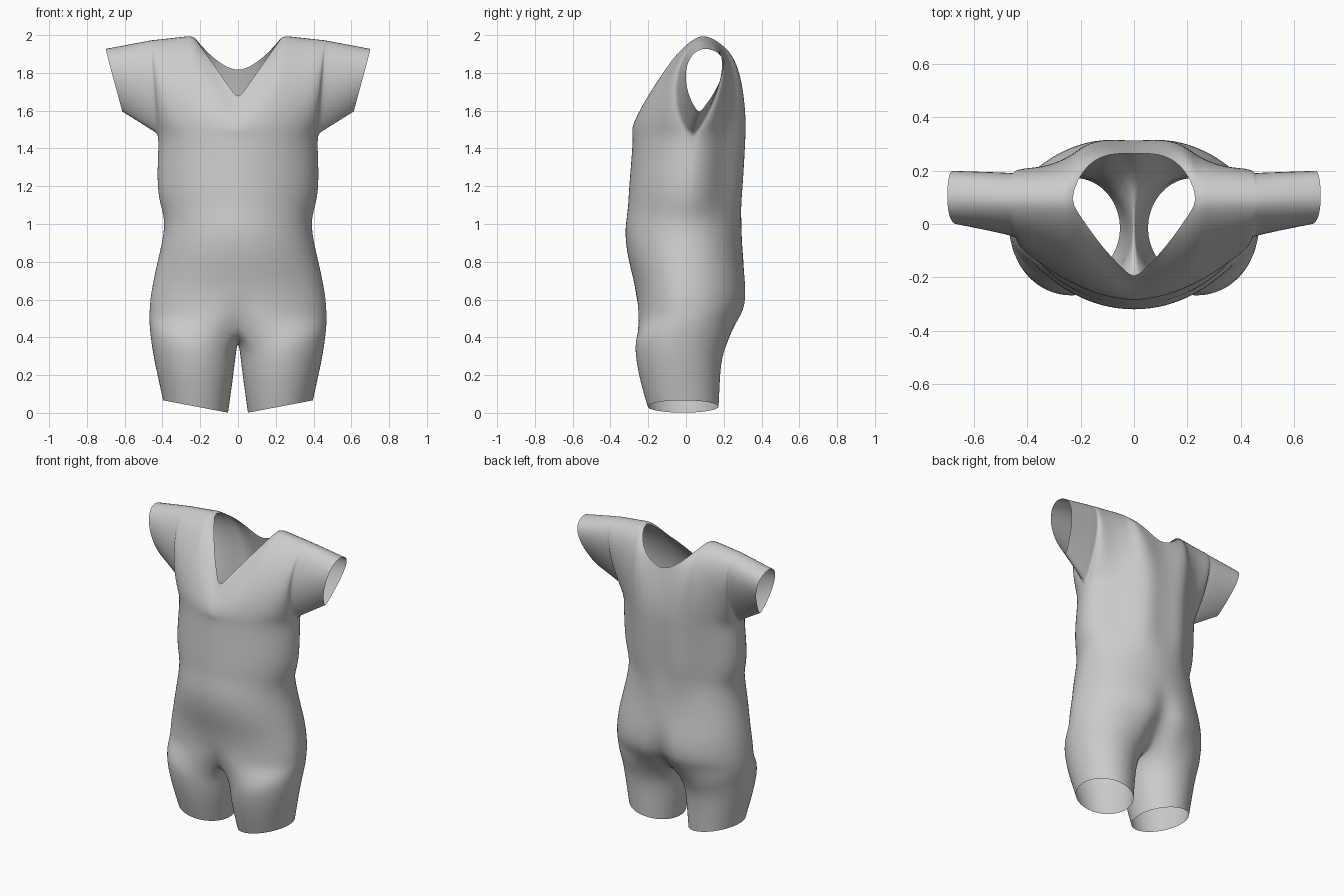
import bpy, bmesh, math
from mathutils import Vector as V

if "Cube" in bpy.data.objects:
    bpy.data.objects.remove(bpy.data.objects["Cube"])

N = 20          # columns from centre to side seam
NECK = 7        # column where the neckline meets the shoulder
SLEEVE = 8      # extra columns out to the cuff
ROWS = 12       # rows from armpit level to shoulder

bm = bmesh.new()


def sheet(rows, closed=False):
    """Skin a list of equally long point rows with quads."""
    vs = [[bm.verts.new(p) for p in r] for r in rows]
    n = len(rows[0])
    for a, b in zip(vs, vs[1:]):
        for i in range(n if closed else n - 1):
            j = (i + 1) % n
            bm.faces.new((a[i], a[j], b[j], b[i]))


def half_ring(z, w, yf, yb, ys, nf, nb, dent_f, dent_b):
    """Half a body section: front centre, round the side, back centre."""
    pts = []
    for i in range(2 * N + 1):
        t = math.pi * i / (2 * N)
        s = min(1, math.sin(t))
        front = i <= N
        n = nf if front else nb
        x = w * s
        y = ys + ((yf if front else yb) - ys) * max(0, 1 - s ** n) ** (1 / n)
        dip = math.exp(-(x / 0.08) ** 2)
        y += dent_f * dip if front else -dent_b * dip
        # soft vertical folds hanging down the back
        if not front and z > 0.95:
            y -= 0.013 * math.cos(x * 21) * math.sin(t / 2) * min(1, (z - 0.95) * 5)
        pts.append(V((x, y, z)))
    return pts


# Torso: z, half width, front y, back y, side y, front/back fullness, centre dents
body = [half_ring(*r) for r in (
    (0.49, 0.470, -0.264, 0.285, -0.01, 2.1, 2.2, 0.03, 0.06),
    (0.54, 0.468, -0.261, 0.318, -0.01, 2.05, 2.15, 0.015, 0.05),
    (0.61, 0.464, -0.262, 0.330, -0.01, 2.0, 2.1, 0.0, 0.035),
    (0.70, 0.448, -0.275, 0.323, 0.00, 2.0, 2.1, 0, 0.015),
    (0.80, 0.426, -0.303, 0.305, 0.00, 2.0, 2.05, 0, 0),
    (0.90, 0.402, -0.320, 0.296, 0.00, 2.0, 2.0, 0, 0),
    (0.98, 0.390, -0.321, 0.296, 0.00, 1.95, 1.9, 0, 0),
    (1.04, 0.392, -0.313, 0.298, 0.00, 1.9, 1.8, 0, 0),
    (1.10, 0.410, -0.306, 0.302, 0.005, 1.85, 1.7, 0, 0),
    (1.17, 0.424, -0.303, 0.308, 0.01, 1.85, 1.65, 0, 0),
    (1.27, 0.427, -0.295, 0.316, 0.02, 1.85, 1.6, 0, 0),
    (1.37, 0.423, -0.287, 0.322, 0.03, 1.85, 1.6, 0, 0),
    (1.46, 0.420, -0.281, 0.325, 0.03, 1.85, 1.65, 0, 0))]
sheet(body)


# Leg: crotch curve closes the lowest body ring, then rings run down to the hem
M = 9
top = list(body[0])
for k in range(1, M):
    v = k / M
    p = body[0][-1].lerp(body[0][0], v)
    p.z -= 0.115 * math.sin(math.pi * v) ** 0.6
    top.append(p)


def leg_ring(z, slope, xi, xo, yf, yb):
    pts = []
    cx, a = (xi + xo) / 2, (xo - xi) / 2
    cy, b = (yf + yb) / 2, (yb - yf) / 2
    for k in range(2 * N + M):
        if k <= 2 * N:
            th = math.radians(-48 + 276 * k / (2 * N))
        else:
            th = math.radians(228 + 84 * (k - 2 * N) / M)
        x = cx + a * math.sin(th)
        y = cy - b * math.cos(th)
        pts.append(V((x, y, z + slope * (x - xi))))
    return pts


sheet([top] + [leg_ring(*r) for r in (
    (0.335, 0.22, 0.008, 0.466, -0.270, 0.225),
    (0.26, 0.22, 0.017, 0.457, -0.268, 0.192),
    (0.17, 0.20, 0.028, 0.438, -0.252, 0.181),
    (0.08, 0.19, 0.041, 0.415, -0.227, 0.177),
    (0.001, 0.19, 0.052, 0.397, -0.203, 0.173))], closed=True)


# Upper part: curved columns from armpit level to neckline, shoulder and sleeve top
def mix(a, b, k):
    return a + (b - a) * k


def column(i, side):
    """side = -1 for the front panel, +1 for the back panel."""
    if i <= N:
        s = math.sin(math.pi / 2 * i / N)
        p0 = body[-1][i if side < 0 else 2 * N - i].copy()
        x = 0.46 * s
        p3 = V((x, 0.09, 2.0 - 0.11 * max(0, x - 0.24)))
        dy = (0.022 if side < 0 else 0.008) + 0.13 * s ** 6
    else:
        k = (i - N) / SLEEVE
        p0 = V((0.42, 0.03, 1.46)).lerp(V((0.61, 0.07, 1.585)), k)
        p3 = V((0.46, 0.09, 1.976)).lerp(V((0.70, 0.10, 1.93)), k)
        dy = 0.145 - 0.045 * k
    over = V((0, -0.13 if side < 0 else 0.19, -0.02))
    if i < NECK:
        k = p3.x / 0.24
        if side < 0:    # V neck
            p3.y = mix(-0.205, 0.09, k) - 0.025 * math.sin(math.pi * k)
            p3.z = mix(1.66, 2.0, k)
            over = V((0, -0.04, -0.08)).lerp(over, k * k)
        else:           # round back neck
            p3.y = 0.09 + 0.175 * (1 - k ** 3.5) ** 0.8
            p3.z = 1.815 + 0.185 * k ** 1.7
            over = V((0, 0.03, -0.12)).lerp(over, k ** 3)
    h = p3.z - p0.z
    p1 = p0.lerp(p3, 0.35)
    p1.y, p1.z = p0.y + side * dy, p0.z + 0.35 * h
    p2 = p3 + over
    pts = []
    for r in range(ROWS + 1):
        v = r / ROWS
        u = 1 - v
        pts.append(p0 * u**3 + p1 * 3 * u*u*v + p2 * 3 * u*v*v + p3 * v**3)
    return pts


for side in (-1, 1):
    sheet([column(i, side) for i in range(N + SLEEVE + 1)])

# Sew the panels along the seams
bmesh.ops.remove_doubles(bm, verts=bm.verts, dist=0.0003)
bmesh.ops.recalc_face_normals(bm, faces=bm.faces)
for f in bm.faces:
    f.smooth = True
mesh = bpy.data.meshes.new("romper")
bm.to_mesh(mesh)
bm.free()
romper = bpy.data.objects.new("romper", mesh)
bpy.context.collection.objects.link(romper)

# Mirror to the other half and smooth the cloth
m = romper.modifiers.new("mirror", 'MIRROR')
m.merge_threshold = 0.0005
s = romper.modifiers.new("smooth", 'SUBSURF')
s.levels = s.render_levels = 1
